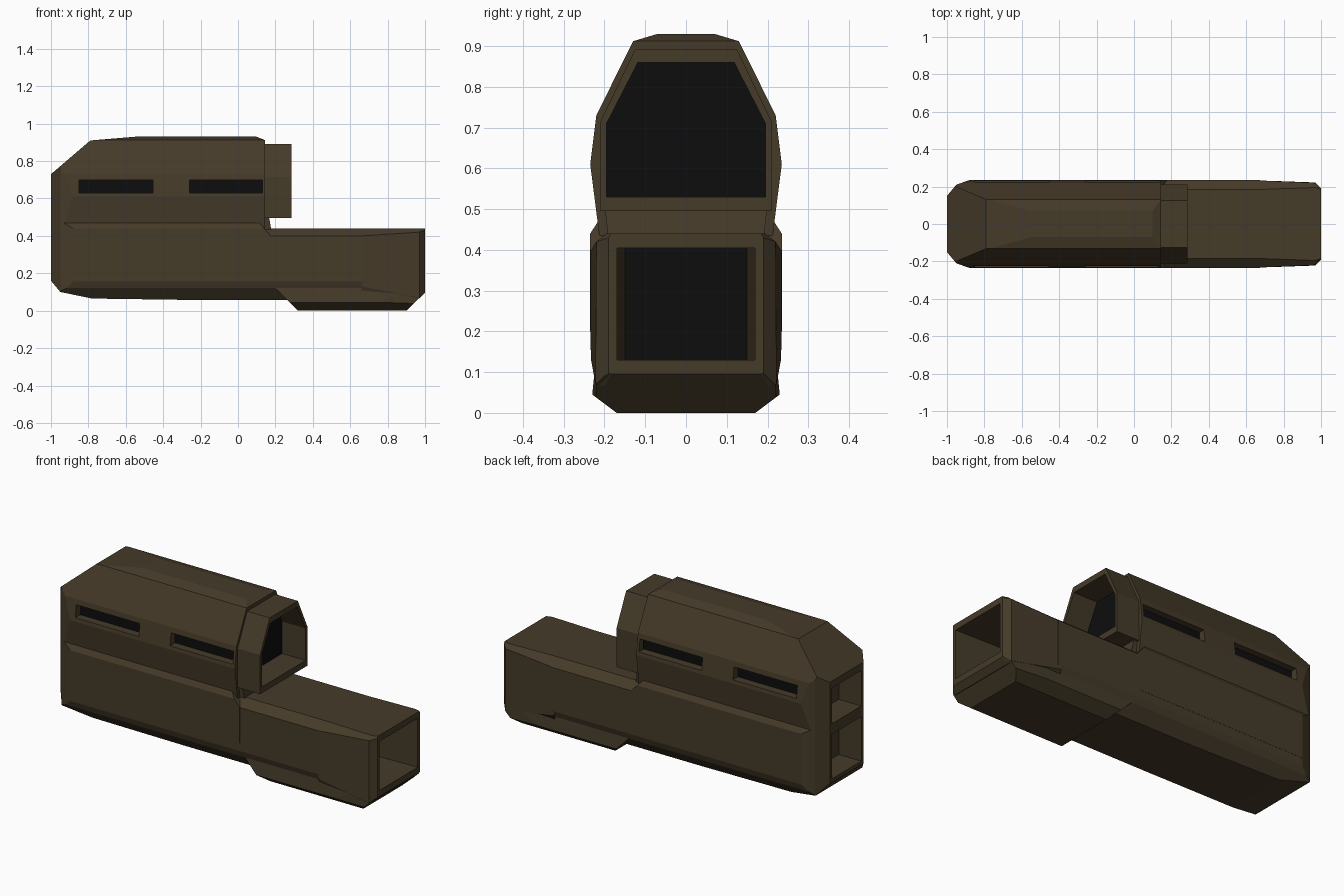
import bpy, bmesh
from mathutils import Vector

if "Cube" in bpy.data.objects:
    bpy.data.objects.remove(bpy.data.objects["Cube"])


def material(name, rgb):
    m = bpy.data.materials.new(name)
    m.diffuse_color = (*rgb, 1)
    m.use_nodes = True
    m.node_tree.nodes["Principled BSDF"].inputs["Base Color"].default_value = m.diffuse_color
    return m


brown = material("dark brown", (0.060, 0.043, 0.022))
black = material("black", (0.004, 0.004, 0.004))


def slice_off(bm, cuts):
    """Trim a convex part by planes through two points, keeping the side of its centre."""
    centre = sum((v.co for v in bm.verts), Vector()) / len(bm.verts)
    for kind, (a0, a1), (b0, b1) in cuts:
        for s in ((1,) if kind == "xz" else (1, -1)):
            if kind == "xz":
                p, n = Vector((a0, 0, a1)), Vector((a1 - b1, 0, b0 - a0))
            else:
                p, n = Vector((a0, s * a1, 0)), Vector((s * (a1 - b1), b0 - a0, 0))
            n.normalize()
            if n.dot(centre - p) > 0:
                n = -n
            bmesh.ops.bisect_plane(bm, geom=bm.verts[:] + bm.edges[:] + bm.faces[:], dist=1e-5,
                                   plane_co=p, plane_no=n, clear_outer=True)
            bmesh.ops.holes_fill(bm, edges=[e for e in bm.edges if e.is_boundary], sides=0)


def loft(name, sections, cuts=(), mat=brown):
    """Skin mirrored half profiles (y, z), each placed at its own x."""
    bm = bmesh.new()
    rings = []
    for x, half in sections:
        pts = [(x, y, z) for y, z in half] + [(x, -y, z) for y, z in reversed(half)]
        rings.append([bm.verts.new(p) for p in pts])
    n = len(rings[0])
    for a, b in zip(rings, rings[1:]):
        for i in range(n):
            j = (i + 1) % n
            bm.faces.new((a[i], a[j], b[j], b[i]))
    bm.faces.new(rings[0])
    bm.faces.new(rings[-1])
    slice_off(bm, cuts)
    bmesh.ops.recalc_face_normals(bm, faces=bm.faces[:])
    me = bpy.data.meshes.new(name)
    bm.to_mesh(me)
    bm.free()
    me.materials.append(mat)
    ob = bpy.data.objects.new(name, me)
    bpy.context.collection.objects.link(ob)
    return ob


def prism(name, x0, x1, half, cuts=(), mat=brown):
    return loft(name, [(x0, half), (x1, half)], cuts, mat)


def box(name, x0, x1, y0, y1, z0, z1, mat=brown):
    ob = prism(name, x0, x1, [((y1 - y0) / 2, z1), ((y1 - y0) / 2, z0)], mat=mat)
    for v in ob.data.vertices:
        v.co.y += (y0 + y1) / 2
    return ob


def combine(target, other, op):
    m = target.modifiers.new("bool", 'BOOLEAN')
    m.operation, m.object, m.solver = op, other, 'EXACT'
    bpy.context.view_layer.objects.active = target
    bpy.ops.object.modifier_apply(modifier=m.name)
    bpy.data.objects.remove(other)


# chamfers shared by everything reaching the rear end
rear = [("xy", (-1, 0.15), (-0.95, 0.21)), ("xy", (-0.95, 0.21), (-0.88, 0.235)),
        ("xz", (-1, 0.73), (-0.79, 0.91)),
        ("xz", (-1, 0.16), (-0.95, 0.10)), ("xz", (-0.95, 0.10), (-0.78, 0.065))]
nose_side = ("xy", (0.65, 0.235), (0.97, 0.22))
nose_edge = ("xy", (0.97, 0.22), (1, 0.19))

# upper housing
housing = prism("housing", -1, 0.145,
                [(0.07, 0.93), (0.13, 0.912), (0.22, 0.73), (0.235, 0.61), (0.212, 0.43)],
                rear + [("xz", (-0.79, 0.91), (-0.55, 0.93)), ("xz", (0.1, 0.93), (0.145, 0.912))])

parts = [
    # shoulder where the lower half meets the groove
    prism("shoulder", -1, 0.175, [(0.19, 0.51), (0.235, 0.44), (0.235, 0.2)],
          rear + [("xz", (0.08, 0.51), (0.175, 0.40))]),
    # foot under the eyepiece sleeve
    prism("foot", 0.05, 0.19, [(0.212, 0.62), (0.19, 0.42)],
          [("xz", (0.145, 0.62), (0.18, 0.42))]),
    # lower barrel
    prism("barrel", -1, 0.68, [(0.185, 0.44), (0.234, 0.40), (0.234, 0.155),
                               (0.222, 0.12), (0.17, 0.057)],
          rear + [("xz", (-0.78, 0.065), (0.27, 0.05)), nose_side]),
    # flared nose
    loft("nose", [(0.66, [(0.184, 0.44), (0.233, 0.40), (0.233, 0.13), (0.20, 0.05)]),
                  (0.97, [(0.195, 0.44), (0.22, 0.42), (0.222, 0.07), (0.20, 0.065)]),
                  (1.0, [(0.185, 0.44), (0.19, 0.43), (0.19, 0.10), (0.185, 0.095)])]),
    # keel below the nose
    prism("keel", 0.2, 1.0, [(0.222, 0.125), (0.23, 0.045), (0.17, 0.0)],
          [("xz", (0.26, 0.06), (0.32, 0.0)), ("xz", (0.9, 0.0), (1.0, 0.097)),
           nose_side, nose_edge]),
    # sleeve around the upper lens
    prism("sleeve", 0.1, 0.285, [(0.125, 0.892), (0.21, 0.715), (0.21, 0.495)]),
]
for p in parts:
    combine(housing, p, 'UNION')

# openings: upper lens, lower tunnel, rear window, side slots
slots = [(-0.85, -0.455), (-0.26, 0.13)]
cutters = [
    prism("lens_cut", 0.13, 0.4, [(0.118, 0.86), (0.195, 0.71), (0.195, 0.53)]),
    loft("tunnel_cut", [(0.35, [(0.15, 0.405), (0.15, 0.13)]),
                        (1.01, [(0.17, 0.405), (0.17, 0.13)])]),
    box("rear_cut_top", -1.1, -0.86, -0.13, 0.13, 0.49, 0.69),
    box("rear_cut_low", -1.1, -0.86, -0.13, 0.13, 0.18, 0.43),
]
for x0, x1 in slots:
    for y in (-0.23, 0.23):
        cutters.append(box("slot_cut", x0, x1, y - 0.05, y + 0.05, 0.63, 0.70))
for c in cutters:
    combine(housing, c, 'DIFFERENCE')

# black lens, tunnel screen and slot grilles
prism("upper_lens", 0.13, 0.138, [(0.118, 0.86), (0.195, 0.71), (0.195, 0.53)], mat=black)
box("tunnel_screen", 0.35, 0.358, -0.15, 0.15, 0.13, 0.405, black)
for x0, x1 in slots:
    for s in (-1, 1):
        y = s * 0.184
        box("slot_grille", x0, x1, y - 0.004, y + 0.004, 0.63, 0.70, black)
